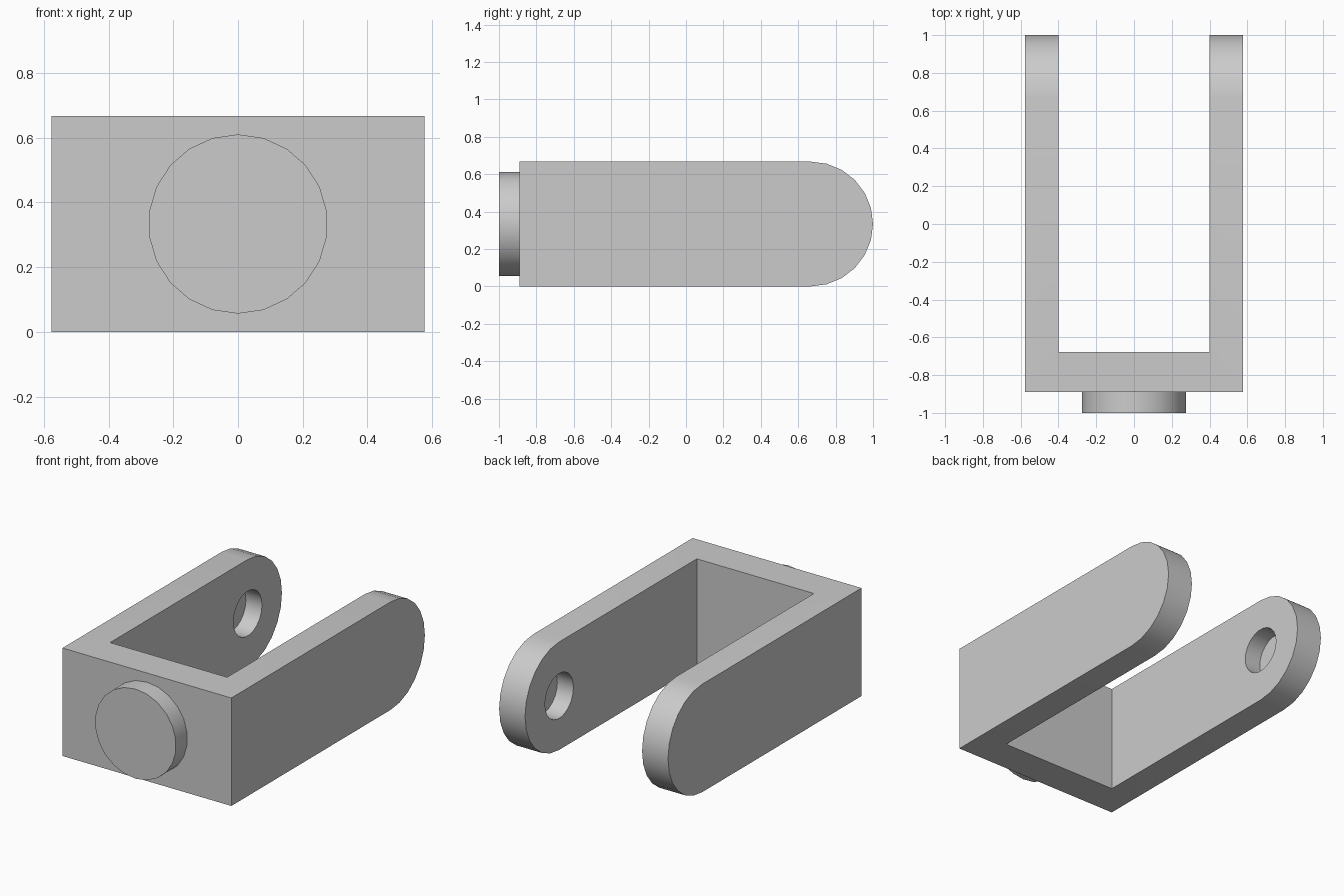
import bpy, bmesh, math
from mathutils import Matrix

if "Cube" in bpy.data.objects:
    bpy.data.objects.remove(bpy.data.objects["Cube"], do_unlink=True)

HALF_W, SLOT_W = 0.577, 0.40        # half widths outside and inside the fork
HEIGHT, RADIUS = 0.667, 0.3335      # height and rounded arm end
BACK, SLOT_Y, FRONT = 1.0, -0.677, -0.889
HOLE_Y = BACK - RADIUS
MID = HEIGHT / 2

grey = bpy.data.materials.new("plain grey")
grey.use_nodes = True
COLOUR = (0.6, 0.6, 0.6, 1)
grey.diffuse_color = COLOUR
grey.node_tree.nodes["Principled BSDF"].inputs["Base Color"].default_value = COLOUR


def finish(name, bm):
    bmesh.ops.recalc_face_normals(bm, faces=bm.faces)
    mesh = bpy.data.meshes.new(name)
    bm.to_mesh(mesh)
    bm.free()
    mesh.materials.append(grey)
    obj = bpy.data.objects.new(name, mesh)
    bpy.context.collection.objects.link(obj)
    return obj


def cylinder(name, radius, length, sides, centre, turn):
    bm = bmesh.new()
    bmesh.ops.create_cone(bm, cap_ends=True, segments=sides, radius1=radius,
                          radius2=radius, depth=length,
                          matrix=Matrix.Translation(centre) @ turn)
    return finish(name, bm)


def select_only(obj):
    bpy.ops.object.select_all(action='DESELECT')
    obj.select_set(True)
    bpy.context.view_layer.objects.active = obj


def cut(obj, cutter):
    cutter.hide_render = True
    select_only(obj)
    mod = obj.modifiers.new("cut", 'BOOLEAN')
    mod.operation, mod.solver, mod.object = 'DIFFERENCE', 'EXACT', cutter
    bpy.ops.object.modifier_apply(modifier=mod.name)
    bpy.data.objects.remove(cutter, do_unlink=True)


def smooth(obj):
    select_only(obj)
    bpy.ops.object.shade_smooth_by_angle(angle=math.radians(30))


# Fork: side profile with a rounded end, extruded across the width
STEPS = 12
profile = [(FRONT, HEIGHT), (FRONT, 0)]
for i in range(STEPS + 1):
    a = math.pi * (i / STEPS - 0.5)
    profile.append((HOLE_Y + RADIUS * math.cos(a), MID + RADIUS * math.sin(a)))
bm = bmesh.new()
side = bm.faces.new([bm.verts.new((-HALF_W, y, z)) for y, z in profile])
new = bmesh.ops.extrude_face_region(bm, geom=[side])["geom"]
bmesh.ops.translate(bm, vec=(2 * HALF_W, 0, 0),
                    verts=[v for v in new if isinstance(v, bmesh.types.BMVert)])
fork = finish("fork", bm)

# Slot between the two arms
bm = bmesh.new()
bmesh.ops.create_cube(bm, size=2, matrix=Matrix.Translation((0, SLOT_Y + 2, MID))
                      @ Matrix.Diagonal((SLOT_W, 2, 1, 1)))
cut(fork, finish("slot_cutter", bm))

# Blind pin holes on the inner faces of both arms
HOLE_DEPTH = 0.11
cut(fork, cylinder("hole_cutter", 0.139, 2 * (SLOT_W + HOLE_DEPTH), 22,
                   (0, HOLE_Y, MID), Matrix.Rotation(math.pi / 2, 4, 'Y')))
smooth(fork)

# Round boss on the front
EMBED = 0.02
boss_length = 1 + FRONT + EMBED
boss = cylinder("front_boss", 0.277, boss_length, 22,
                (0, -1 + boss_length / 2, MID),
                Matrix.Rotation(math.pi / 2, 4, 'X'))
smooth(boss)
